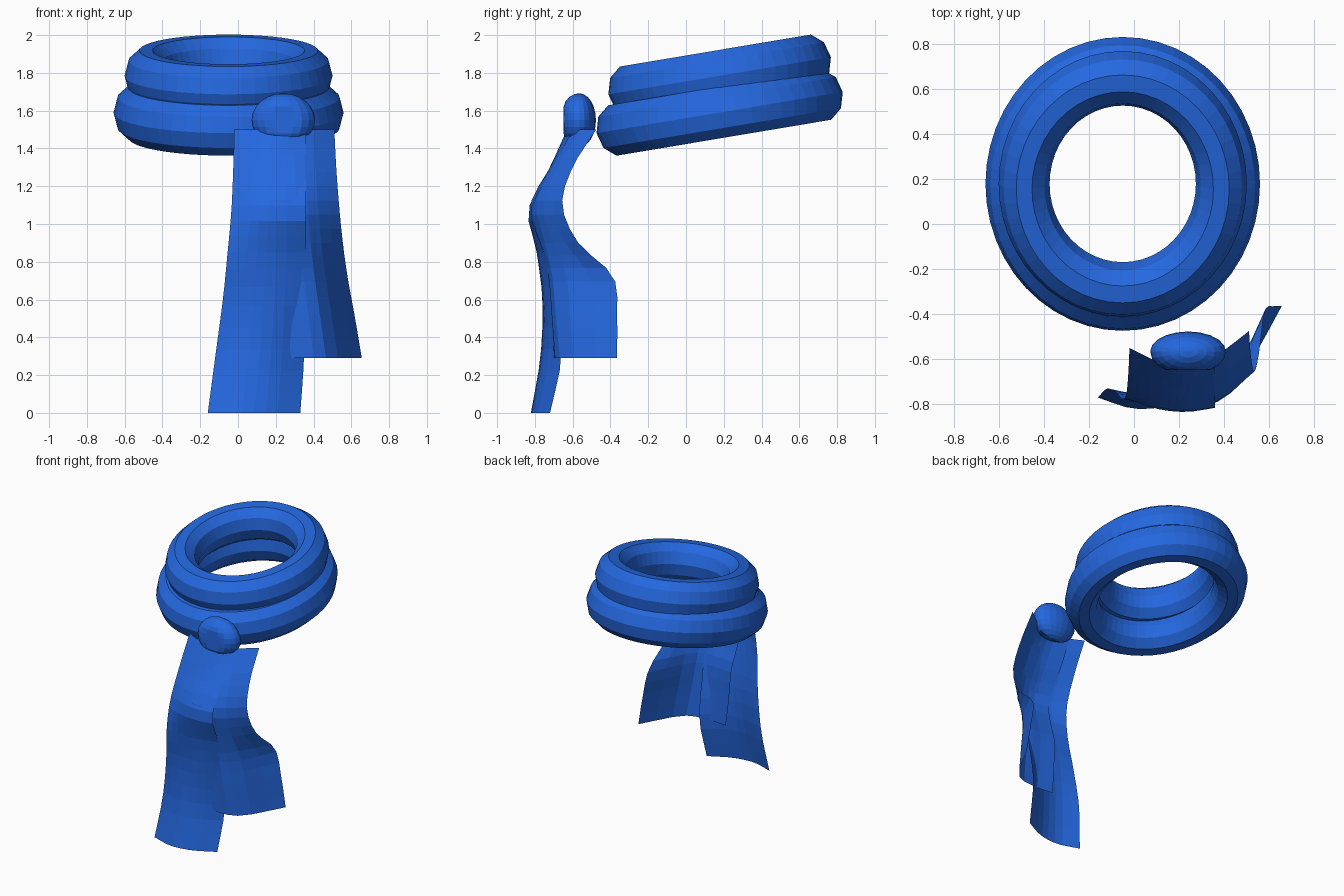
import bpy, bmesh, math

if "Cube" in bpy.data.objects:
    bpy.data.objects.remove(bpy.data.objects["Cube"])

blue = bpy.data.materials.new("scarf blue")
blue.diffuse_color = (0.018, 0.138, 0.74, 1)
blue.use_nodes = True
blue.node_tree.nodes["Principled BSDF"].inputs["Base Color"].default_value = blue.diffuse_color


def make_object(name, bm):
    bmesh.ops.recalc_face_normals(bm, faces=bm.faces[:])
    mesh = bpy.data.meshes.new(name)
    bm.to_mesh(mesh)
    bm.free()
    mesh.materials.append(blue)
    ob = bpy.data.objects.new(name, mesh)
    bpy.context.collection.objects.link(ob)
    return ob


def wrap_ring(name, radius, z, segments=48, sides=10):
    """Tilted oval ring with a ten-sided cross-section."""
    bm = bmesh.new()
    loops = []
    for i in range(segments):
        a = math.tau * i / segments
        loop = []
        for j in range(sides):
            b = math.tau * j / sides
            r = radius + 0.113 * math.cos(b)
            loop.append(bm.verts.new((r * math.cos(a), 1.085 * r * math.sin(a),
                                      0.142 * math.sin(b))))
        loops.append(loop)
    for i in range(segments):
        p, q = loops[i], loops[(i + 1) % segments]
        for j in range(sides):
            k = (j + 1) % sides
            bm.faces.new((p[j], q[j], q[k], p[k]))
    ob = make_object(name, bm)
    ob.location = (-0.05, 0.178, z)
    ob.rotation_euler.x = math.radians(9.5)


def spline(points, t):
    """Smooth curve through evenly spaced values, t from 0 to 1."""
    n = len(points) - 1
    i = min(int(t * n), n - 1)
    f = t * n - i
    p1, p2 = points[i], points[i + 1]
    p0 = points[i - 1] if i else 2 * p1 - p2
    p3 = points[i + 2] if i + 2 <= n else 2 * p2 - p1
    return p1 + 0.5 * f * (p2 - p0 + f * (2 * p0 - 5 * p1 + 4 * p2 - p3
                                          + f * (3 * (p1 - p2) + p3 - p0)))


def cloth_end(name, rows, across=8, down=16):
    """Hanging sheet; each row is z, left x, right x, then four depths."""
    bm = bmesh.new()
    columns = list(zip(*rows))
    grid = []
    for i in range(down + 1):
        z, xl, xr, *depths = [spline(c, i / down) for c in columns]
        grid.append([bm.verts.new((xl + (xr - xl) * j / across,
                                   spline(depths, j / across), z))
                     for j in range(across + 1)])
    for i in range(down):
        for j in range(across):
            bm.faces.new((grid[i][j], grid[i + 1][j],
                          grid[i + 1][j + 1], grid[i][j + 1]))
    make_object(name, bm)


# Two wraps around the neck
wrap_ring("lower_wrap", 0.496, 1.59)
wrap_ring("upper_wrap", 0.4375, 1.785)

# Long hanging end
cloth_end("long_end", [
    (1.50, -0.02, 0.36, -0.55, -0.61, -0.63, -0.60),
    (1.30, -0.025, 0.36, -0.66, -0.71, -0.72, -0.70),
    (1.07, -0.035, 0.36, -0.76, -0.815, -0.835, -0.82),
    (0.85, -0.055, 0.36, -0.775, -0.79, -0.785, -0.75),
    (0.60, -0.08, 0.355, -0.745, -0.76, -0.75, -0.70),
    (0.30, -0.12, 0.35, -0.73, -0.77, -0.745, -0.66),
    (0.00, -0.16, 0.33, -0.77, -0.82, -0.80, -0.72)])

# Short hanging end, its outer edge swept back
cloth_end("short_end", [
    (1.50, 0.08, 0.51, -0.59, -0.62, -0.58, -0.475),
    (1.30, 0.08, 0.52, -0.69, -0.72, -0.70, -0.60),
    (1.10, 0.09, 0.535, -0.80, -0.825, -0.78, -0.655),
    (0.90, 0.10, 0.555, -0.77, -0.78, -0.735, -0.57),
    (0.72, 0.115, 0.58, -0.71, -0.725, -0.69, -0.385),
    (0.50, 0.13, 0.62, -0.70, -0.71, -0.67, -0.365),
    (0.29, 0.15, 0.655, -0.69, -0.70, -0.65, -0.365)])

# Knot: rounded lump with a flattened front and a cut lower lip
bm = bmesh.new()
bmesh.ops.create_uvsphere(bm, u_segments=20, v_segments=12, radius=1)
for v in bm.verts:
    x, y, z = v.co
    v.co = (0.24 + 0.168 * x, max(-0.565 + 0.09 * y * (1.15 if y < 0 else 0.98), -0.648),
            1.55 + 0.142 * z)
    if v.co.y < -0.57:
        v.co.z = max(v.co.z, 1.44)
make_object("knot", bm)
